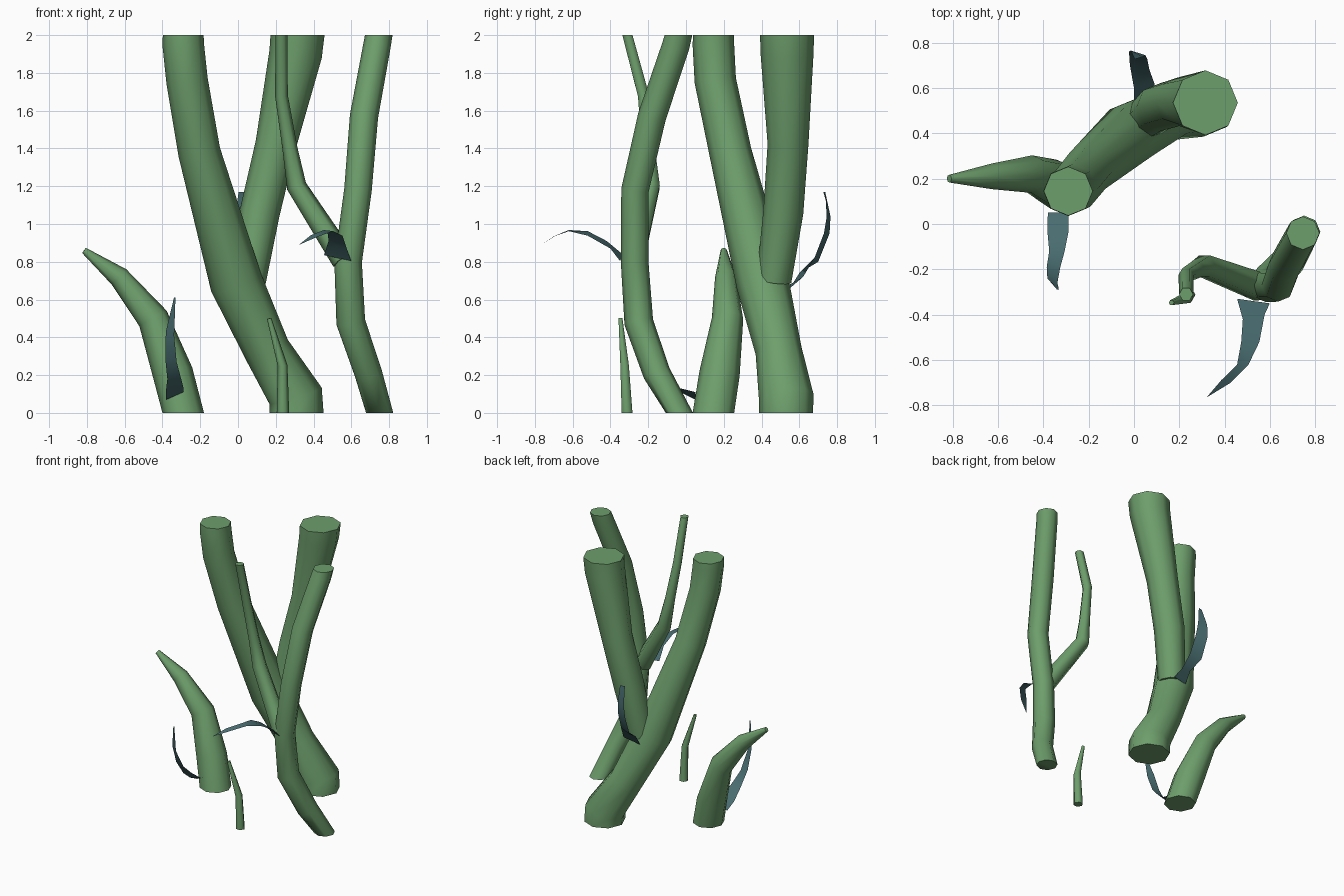
import bpy, bmesh
from mathutils import Vector
from math import sin, cos, pi, radians

if "Cube" in bpy.data.objects:
    bpy.data.objects.remove(bpy.data.objects["Cube"])


def material(name, rgb):
    m = bpy.data.materials.new(name)
    m.diffuse_color = (*rgb, 1)
    m.use_nodes = True
    m.node_tree.nodes["Principled BSDF"].inputs["Base Color"].default_value = m.diffuse_color
    return m


GREEN = material("stalk green", (0.155, 0.345, 0.15))
TEAL = material("leaf teal", (0.065, 0.15, 0.16))


def finish(bm, name, mat):
    me = bpy.data.meshes.new(name)
    bm.to_mesh(me)
    bm.free()
    me.materials.append(mat)
    ob = bpy.data.objects.new(name, me)
    bpy.context.collection.objects.link(ob)
    bpy.context.view_layer.objects.active = ob
    ob.select_set(True)
    bpy.ops.object.shade_smooth_by_angle(angle=radians(62))
    ob.select_set(False)


def stalk(name, path, sides=8):
    """Bent tapering tube through (x, y, z, radius); cut level at z = 0 and z = 2."""
    bm = bmesh.new()
    pts = [Vector(p[:3]) for p in path]
    rings = []
    for i, p in enumerate(pts):
        a = (p - pts[i - 1]).normalized() if i else Vector()
        b = (pts[i + 1] - p).normalized() if i + 1 < len(pts) else Vector()
        level = p.z in (0, 2)
        t = Vector((0, 0, 1)) if level else (a + b).normalized()
        q = Vector((0, 0, 1)).rotation_difference(t)
        r = path[i][3]
        rings.append([bm.verts.new(p + q @ Vector((r * cos(2 * pi * k / sides),
                                                   r * sin(2 * pi * k / sides), 0)))
                      for k in range(sides)])
    for lo, hi in zip(rings, rings[1:]):
        for k in range(sides):
            n = (k + 1) % sides
            bm.faces.new((lo[k], lo[n], hi[n], hi[k]))
    bm.faces.new(rings[0][::-1])
    bm.faces.new(rings[-1])
    finish(bm, name, GREEN)


def leaf(name, rows):
    """Curved blade: each row is centre x, y, z, half width, and edge tilts (dy, dz)."""
    bm = bmesh.new()
    pairs = []
    for x, y, z, w, dy, dz in rows:
        pairs.append((bm.verts.new((x - w, y - dy, z - dz)),
                      bm.verts.new((x + w, y + dy, z + dz))))
    for (a, b), (c, d) in zip(pairs, pairs[1:]):
        bm.faces.new((a, c, d, b))
    bmesh.ops.recalc_face_normals(bm, faces=bm.faces)
    bm.normal_update()
    if sum(f.normal.z for f in bm.faces) < 0:
        bmesh.ops.reverse_faces(bm, faces=bm.faces)
    finish(bm, name, TEAL)


# thick leaning stalk and the branch leaving it
stalk("main_stalk", [(.31, .53, 0, .143), (.305, .53, .09, .145), (.155, .49, .33, .123),
                     (-.01, .405, .69, .14), (-.205, .235, 1.38, .112),
                     (-.27, .155, 1.76, .11), (-.29, .145, 1.95, .11), (-.29, .145, 2, .108)])
stalk("main_branch", [(.055, .465, .7, .093), (.115, .515, 1.06, .106),
                      (.2, .54, 1.42, .108), (.305, .535, 1.9, .14), (.315, .535, 2, .143)])

# side stalk and its thin twig
stalk("side_stalk", [(.75, -.035, 0, .072), (.69, -.155, .21, .073), (.597, -.25, .48, .077),
                     (.583, -.272, .8, .073), (.635, -.27, 1.18, .073), (.667, -.18, 1.57, .075),
                     (.735, -.055, 1.94, .073), (.745, -.04, 2, .073)])
stalk("side_twig", [(.56, -.28, .81, .066), (.31, -.185, 1.2, .053), (.275, -.2, 1.4, .04),
                    (.23, -.225, 1.68, .034), (.23, -.31, 2, .031)], 6)

# low shoots rising from the ground
stalk("large_shoot", [(-.29, .145, 0, .11), (-.345, .178, .21, .107), (-.45, .22, .5, .083),
                      (-.63, .21, .72, .056), (-.815, .2, .86, .017)])
stalk("small_shoot", [(.238, -.312, 0, .033), (.236, -.325, .25, .026),
                      (.165, -.347, .5, .012)], 6)

# three curved leaves
leaf("side_leaf", [(.527, -.34, .82, .072, -.01, -.015), (.528, -.41, .89, .048, .01, -.02),
                   (.513, -.52, .95, .04, 0, -.012), (.48, -.62, .965, .025, 0, -.003),
                   (.405, -.695, .937, .02, -.006, -.003), (.328, -.76, .892, .007, .004, .003)])
leaf("low_leaf", [(-.335, .05, .09, .045, 0, .02), (-.335, -.03, .12, .047, 0, .01),
                  (-.34, -.12, .19, .034, 0, .01), (-.355, -.19, .28, .03, 0, -.01),
                  (-.36, -.25, .42, .022, -.01, -.01), (-.335, -.29, .61, .004, 0, 0)])
leaf("back_leaf", [(.05, .55, .67, .05, 0, .01), (.045, .61, .73, .045, .01, -.01),
                   (.025, .69, .81, .043, -.01, .01), (.018, .745, .95, .04, -.015, 0),
                   (.018, .755, 1.04, .032, -.01, 0), (.02, .732, 1.17, .017, .005, 0)])
